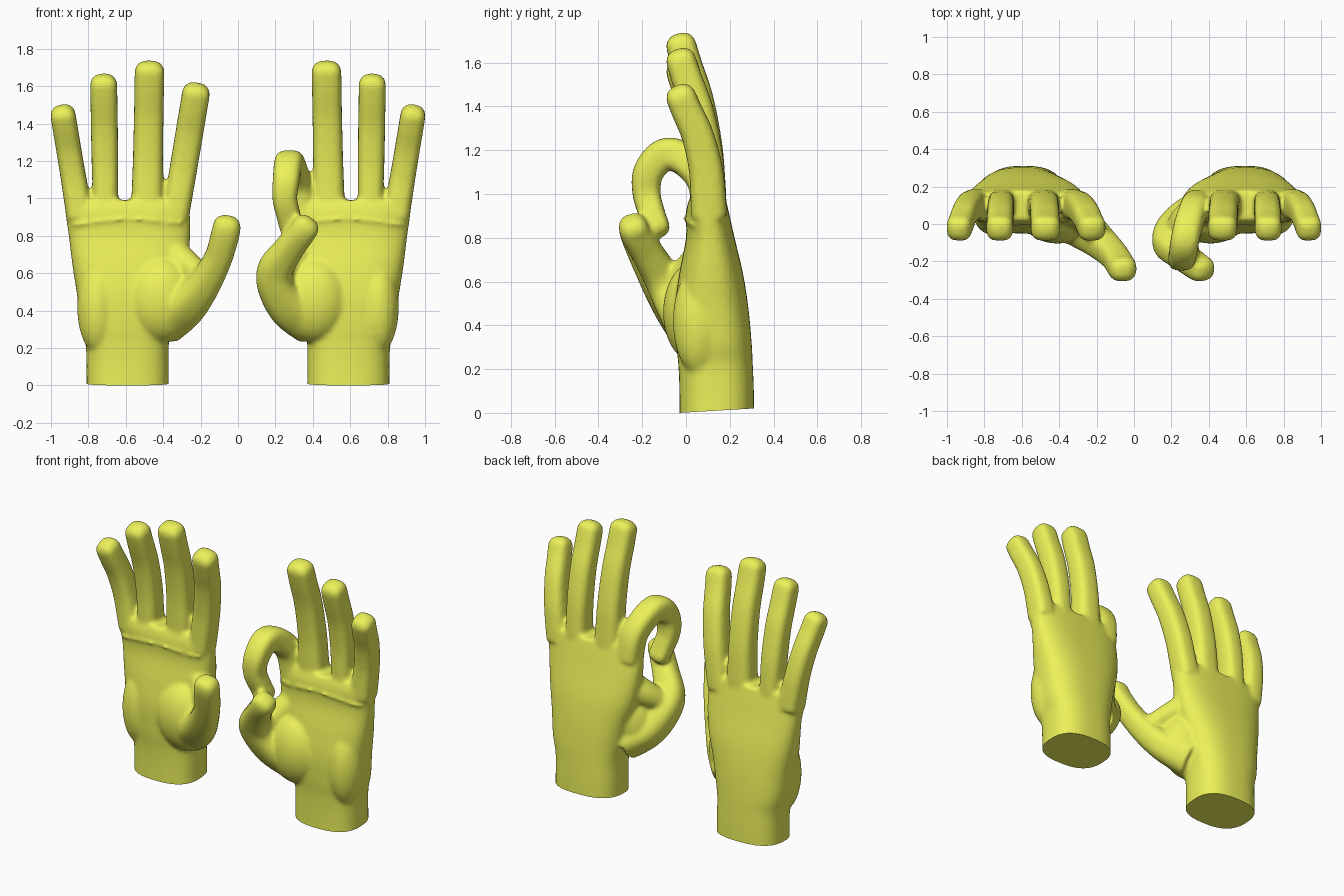
import bpy, bmesh, math
from mathutils import Vector, Matrix

if "Cube" in bpy.data.objects:
    bpy.data.objects.remove(bpy.data.objects["Cube"])

skin = bpy.data.materials.new("yellow_skin")
skin.diffuse_color = (0.84, 0.88, 0.10, 1)
skin.use_nodes = True
skin.node_tree.nodes["Principled BSDF"].inputs["Base Color"].default_value = skin.diffuse_color


def spline(pts, steps=5):
    """Catmull-Rom through (x, y, z, half_width, half_depth) points."""
    p = [pts[0]] + pts + [pts[-1]]
    out = []
    for i in range(1, len(p) - 2):
        for k in range(steps):
            t = k / steps
            out.append([0.5 * (2 * b + (c - a) * t + (2 * a - 5 * b + 4 * c - d) * t * t
                               + (3 * b - a - 3 * c + d) * t ** 3)
                        for a, b, c, d in zip(p[i - 1], p[i], p[i + 1], p[i + 2])])
    return out + [list(pts[-1])]


def tube(bm, pts, power=2.6, flat=False, cap=0.0, n=32):
    """Loft superellipse rings along a smooth path, with an optional rounded tip."""
    path = spline(pts)
    pos = [Vector(q[:3]) for q in path]
    stations = []
    for i, q in enumerate(path):
        t = (pos[min(i + 1, len(pos) - 1)] - pos[max(i - 1, 0)]).normalized()
        stations.append((pos[i], Vector((0, 0, 1)) if flat else t, q[3], q[4]))
    if cap:
        c, t, w, d = stations[-1]
        for k in range(1, 6):
            a = k * math.pi / 2 / 5.6
            s = math.cos(a) ** 0.8
            stations.append((c + t * cap * math.sin(a), t, w * s, d * s))
    rings = []
    for c, t, w, d in stations:
        x = Vector((1, 0, 0))
        wx = (x - t * x.dot(t)).normalized()
        dy = t.cross(wx)
        ring = []
        for k in range(n):
            ca, sa = math.cos(2 * math.pi * k / n), math.sin(2 * math.pi * k / n)
            ring.append(bm.verts.new(
                c + wx * w * math.copysign(abs(ca) ** (2 / power), ca)
                + dy * d * math.copysign(abs(sa) ** (2 / power), sa)))
        rings.append(ring)
    for r0, r1 in zip(rings, rings[1:]):
        for k in range(n):
            bm.faces.new((r0[k], r0[(k + 1) % n], r1[(k + 1) % n], r1[k]))
    bm.faces.new(rings[0][::-1])
    bm.faces.new(rings[-1])


def ball(bm, centre, radii):
    bmesh.ops.create_uvsphere(bm, u_segments=32, v_segments=20, radius=1,
                              matrix=Matrix.Translation(centre) @ Matrix.Diagonal((*radii, 1)))


# palm and wrist: z, x min, x max, y front, y back
PALM = [(-0.08, .37, .81, -.03, .312), (0.1, .37, .81, -.03, .31), (0.22, .37, .815, -.035, .305),
        (0.32, .355, .84, -.045, .30), (0.48, .32, .86, -.05, .285), (0.64, .275, .885, -.03, .26),
        (0.80, .255, .905, .0, .222), (0.92, .258, .922, .0, .195), (0.99, .275, .92, .02, .178)]


def finger(bm, xb, xt, zt, wb, wt):
    """Straight finger that bends slightly forward at the top."""
    z0, rise = 0.9, zt - 0.05 - 0.9
    prof = [(0, .105), (.2, .10), (.42, .088), (.68, .053), (.88, .005), (1, -.022)]
    tube(bm, [(xb + (xt - xb) * f, y, z0 + rise * f, wb + (wt - wb) * min(1, f * 2),
               .083 - .014 * f) for f, y in prof], power=3, cap=0.058)


def open_pose(bm):
    finger(bm, .335, .225, 1.61, .072, .074)                 # index
    tube(bm, [(.40, .08, .34, .12, .12), (.29, -.01, .42, .115, .10), (.19, -.09, .53, .09, .085),
              (.11, -.165, .67, .075, .075), (.07, -.225, .80, .076, .07),
              (.06, -.24, .85, .074, .068)], cap=0.06)       # thumb
    tube(bm, [(.36, .09, .72, .08, .08), (.27, .03, .645, .075, .07),
              (.18, -.08, .57, .06, .06)], power=2)          # thumb web


def pinch_pose(bm):
    tube(bm, [(.34, .105, .90, .074, .08), (.32, .08, 1.06, .074, .075), (.29, -.01, 1.16, .076, .075),
              (.27, -.10, 1.18, .076, .074), (.258, -.172, 1.10, .072, .07),
              (.25, -.18, 1.0, .066, .064), (.27, -.155, .91, .064, .06),
              (.285, -.13, .85, .064, .056)], power=3, cap=0.05)      # curled index
    tube(bm, [(.40, .08, .34, .12, .12), (.28, .01, .42, .115, .11), (.205, -.055, .53, .10, .10),
              (.20, -.11, .62, .095, .085), (.265, -.17, .72, .08, .075),
              (.335, -.225, .81, .073, .07), (.36, -.24, .845, .073, .067)], cap=0.06)  # thumb
    tube(bm, [(.36, .09, .74, .08, .08), (.28, .03, .66, .08, .08),
              (.21, -.07, .58, .07, .07)], power=2)          # thumb web


def make_hand(name, side, pose):
    bm = bmesh.new()
    tube(bm, [((a + b) / 2, (f + k) / 2, z, (b - a) / 2, (k - f) / 2) for z, a, b, f, k in PALM],
         power=2.6, flat=True, n=48)
    ball(bm, (.41, .04, .46), (.19, .145, .23))              # thumb mound
    ball(bm, (.75, .06, .42), (.11, .12, .25))               # heel of the palm
    tube(bm, [(.33, .065, .87, .05, .06), (.6, .05, .89, .07, .07),
              (.85, .07, .86, .05, .06)][::1], power=2, flat=True, n=16)  # pad under fingers
    finger(bm, .487, .473, 1.728, .086, .079)                # middle
    finger(bm, .707, .718, 1.658, .066, .072)                # ring
    finger(bm, .845, .935, 1.492, .072, .067)                # little
    pose(bm)
    bmesh.ops.scale(bm, vec=(side, 1, 1), verts=bm.verts)
    bmesh.ops.recalc_face_normals(bm, faces=bm.faces)
    me = bpy.data.meshes.new(name)
    bm.to_mesh(me)
    bm.free()
    ob = bpy.data.objects.new(name, me)
    bpy.context.collection.objects.link(ob)

    # fuse the parts into one smooth skin
    rm = ob.modifiers.new("fuse", 'REMESH')
    rm.mode, rm.voxel_size = 'VOXEL', 0.012
    sm = ob.modifiers.new("soften", 'SMOOTH')
    sm.factor, sm.iterations = 0.5, 8
    bpy.ops.object.select_all(action='DESELECT')
    ob.select_set(True)
    bpy.context.view_layer.objects.active = ob
    bpy.ops.object.convert(target='MESH')

    # clean flat cut at the wrist
    bm = bmesh.new()
    bm.from_mesh(ob.data)
    cut = bmesh.ops.bisect_plane(bm, geom=bm.verts[:] + bm.edges[:] + bm.faces[:],
                                 plane_co=(0, -.03, 0), plane_no=(0, -.06, 1), clear_inner=True)
    rim = [e for e in cut["geom_cut"] if isinstance(e, bmesh.types.BMEdge)]
    bmesh.ops.edgeloop_fill(bm, edges=rim)
    bmesh.ops.recalc_face_normals(bm, faces=bm.faces)
    bm.to_mesh(ob.data)
    bm.free()
    ob.data.materials.clear()
    ob.data.materials.append(skin)
    bpy.ops.object.shade_smooth_by_angle(angle=math.radians(50))


make_hand("open_hand", -1, open_pose)
make_hand("pinching_hand", 1, pinch_pose)
